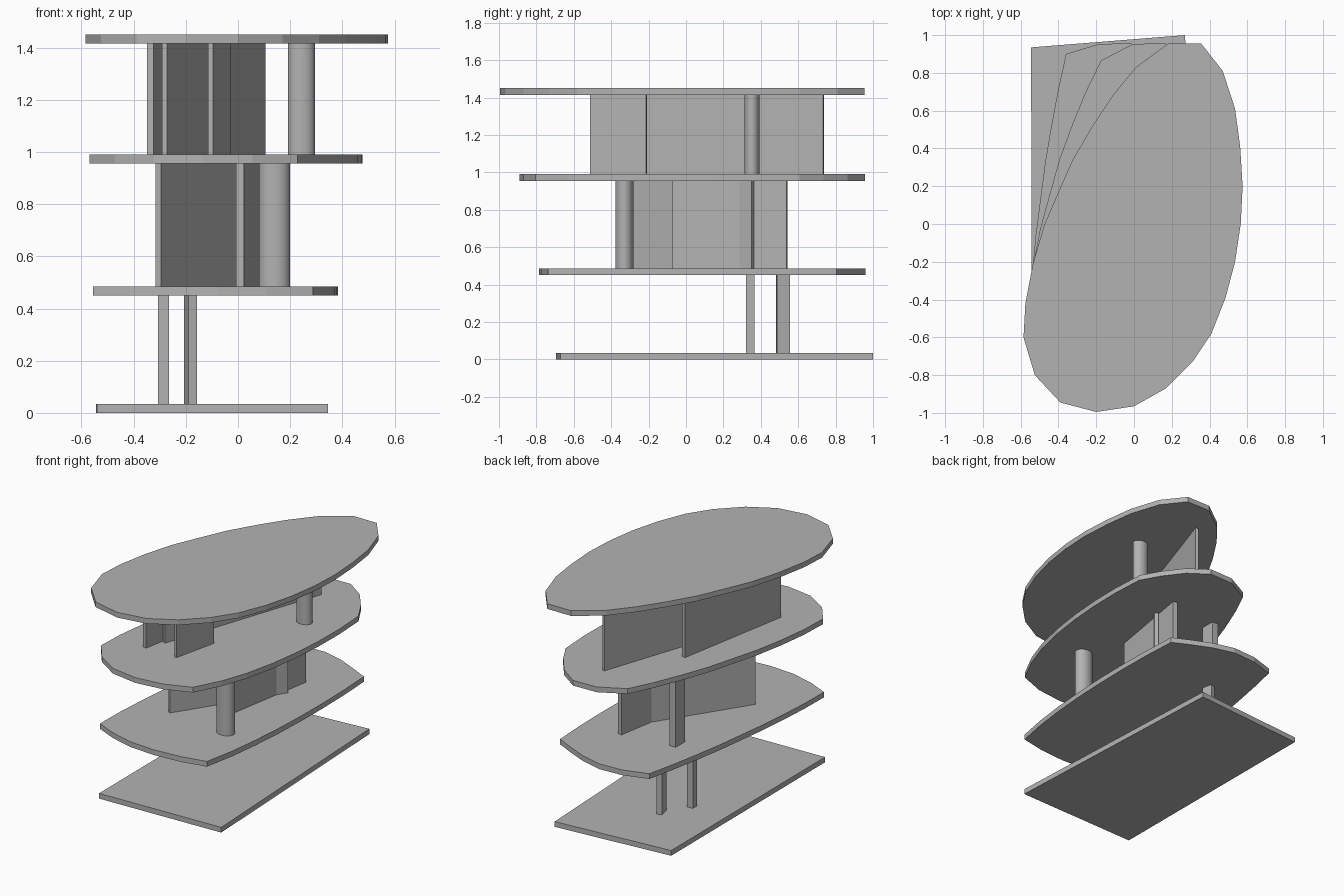
import bpy, bmesh, math
from mathutils import Vector, Matrix

cube = bpy.data.objects.get("Cube")
if cube:
    bpy.data.objects.remove(cube, do_unlink=True)

grey = bpy.data.materials.new("plain_grey")
grey.use_nodes = True
grey.diffuse_color = (0.45, 0.45, 0.45, 1)
grey.node_tree.nodes["Principled BSDF"].inputs["Base Color"].default_value = (0.45, 0.45, 0.45, 1)


def prism(name, outline, bottom, top):
    """Extrude a closed plan outline between two heights."""
    bm = bmesh.new()
    face = bm.faces.new([bm.verts.new((x, y, bottom)) for x, y in outline])
    up = bmesh.ops.extrude_face_region(bm, geom=[face])["geom"]
    bmesh.ops.translate(bm, vec=(0, 0, top - bottom),
                        verts=[g for g in up if isinstance(g, bmesh.types.BMVert)])
    bmesh.ops.recalc_face_normals(bm, faces=bm.faces)
    mesh = bpy.data.meshes.new(name)
    bm.to_mesh(mesh)
    bm.free()
    mesh.materials.append(grey)
    obj = bpy.data.objects.new(name, mesh)
    bpy.context.collection.objects.link(obj)
    return obj


def wall(name, start, end, width, storey):
    """Straight upright wall between two plan points."""
    a, b = Vector(start), Vector(end)
    side = (b - a).orthogonal().normalized() * width / 2
    return prism(name, [a - side, b - side, b + side, a + side], *storey)


def column(name, centre, rx, ry, storey):
    """Round column, slightly wider across than deep."""
    ring = [(centre[0] + rx * math.cos(k * math.tau / 32),
             centre[1] + ry * math.sin(k * math.tau / 32)) for k in range(32)]
    obj = prism(name, ring, *storey)
    bpy.ops.object.select_all(action="DESELECT")
    obj.select_set(True)
    bpy.context.view_layer.objects.active = obj
    bpy.ops.object.shade_smooth_by_angle(angle=math.radians(35))


# Floor heights and the open storeys between them
THICK = 0.035
floors = [0, 0.45, 0.955, 1.415]
low, mid, high = [(floors[i] + THICK, floors[i + 1]) for i in range(3)]

# Roof outline, clockwise from the point matching the back left corner
oval = [(0.01, 0.83), (0.18, 0.955), (0.356, 0.955), (0.47, 0.81), (0.535, 0.61),
        (0.562, 0.41), (0.575, 0.2), (0.565, 0), (0.535, -0.2), (0.485, -0.39),
        (0.41, -0.58), (0.31, -0.73), (0.17, -0.87), (0, -0.965), (-0.2, -0.995),
        (-0.39, -0.945), (-0.525, -0.8), (-0.585, -0.6), (-0.575, -0.42),
        (-0.535, -0.21), (-0.477, -0.01), (-0.4, 0.17), (-0.323, 0.343),
        (-0.224, 0.512), (-0.113, 0.68)]

# Base outline: four corners, each side divided to match the roof points
corners = [(-0.545, 0.935), (0.27, 1.0), (0.345, -0.67), (-0.54, -0.695)]
divisions = [5, 7, 5, 8]
quad = []
for i, n in enumerate(divisions):
    a, b = Vector(corners[i]), Vector(corners[(i + 1) % 4])
    quad += [a.lerp(b, k / n) for k in range(n)]

# Slabs morph evenly from the straight base to the oval roof
names = ["base_slab", "lower_slab", "upper_slab", "roof_slab"]
for i, (name, z) in enumerate(zip(names, floors)):
    ring = corners if i == 0 else [q.lerp(Vector(p), i / 3) for q, p in zip(quad, oval)]
    prism(name, ring, z, z + THICK)

# Lowest storey: two small piers, one turned slightly
wall("left_pier", (-0.286, 0.32), (-0.286, 0.367), 0.042, low)
wall("turned_pier", (-0.174, 0.484), (-0.19, 0.553), 0.034, low)

# Middle storey: two crossing walls, a pier and a thick column
wall("diagonal_wall", (-0.306, -0.29), (0.114, 0.357), 0.026, mid)
wall("long_wall", (0.008, -0.07), (0.112, 0.54), 0.03, mid)
wall("middle_pier", (-0.252, 0.4), (-0.252, 0.5), 0.044, mid)
column("front_column", (0.14, -0.33), 0.06, 0.048, mid)

# Top storey: three fanned walls and a thinner column
wall("main_wall", (-0.281, -0.38), (0.096, 0.735), 0.02, high)
wall("side_wall", (-0.336, -0.505), (-0.192, 0.3), 0.025, high)
wall("short_wall", (-0.105, -0.51), (-0.037, -0.212), 0.02, high)
column("rear_column", (0.243, 0.353), 0.052, 0.04, high)
